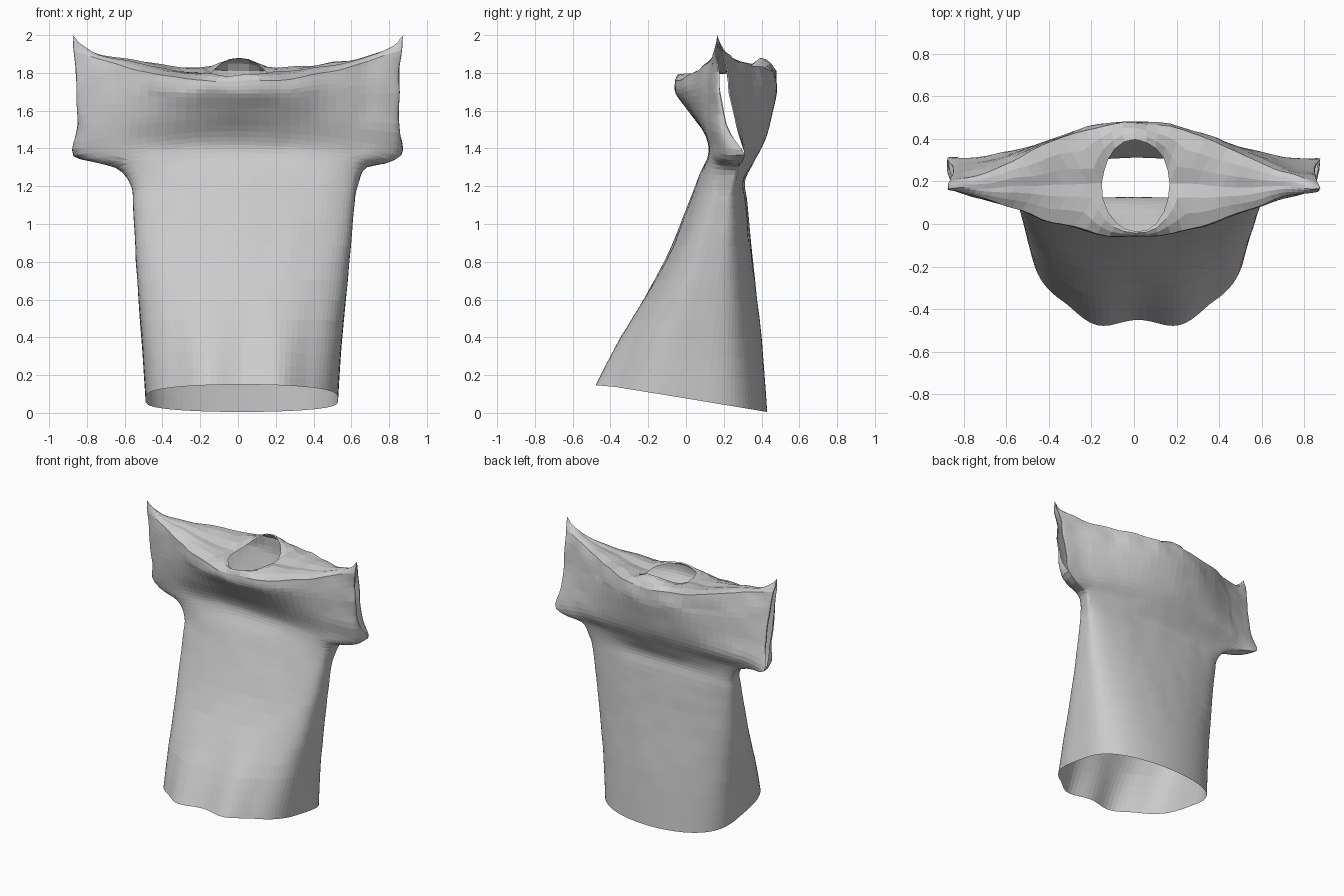
import bpy, bmesh
from math import sin, cos, pi
from mathutils import Vector, noise

if "Cube" in bpy.data.objects:
    bpy.data.objects.remove(bpy.data.objects["Cube"], do_unlink=True)

COLS, SUB, NECK = 48, 4, 5
CUFF = 6          # key row where the sleeve opening starts

# Key rows from hem to shoulder: half width, x offset
WIDTH = [(.51, .02), (.53, .02), (.565, .025), (.585, .03), (.6, .035), (.67, .02),
         (.865, 0), (.855, 0), (.855, 0), (.865, 0)]
# Per panel: middle y, middle z, side y, side z, y of the flat panel around the middle
FRONT = [(-.45, .15, .04, .07, -.45), (-.335, .4, .08, .38, -.335),
         (-.115, .8, .14, .8, -.115), (.01, 1.1, .19, 1.08, .005),
         (.075, 1.27, .22, 1.2, .05), (.125, 1.38, .26, 1.3, .07),
         (.11, 1.46, .31, 1.36, .08), (.02, 1.59, .21, 1.52, .1),
         (-.055, 1.69, .175, 1.75, .12), (-.06, 1.755, .16, 1.92, .14)]
BACK = [(.43, .005, .04, .07, .43), (.4, .4, .08, .38, .4),
        (.355, .8, .14, .8, .355), (.325, 1.1, .19, 1.08, .325),
        (.31, 1.22, .22, 1.2, .305), (.355, 1.32, .26, 1.3, .3),
        (.42, 1.45, .31, 1.36, .3), (.46, 1.6, .26, 1.52, .29),
        (.485, 1.72, .22, 1.75, .26), (.475, 1.81, .19, 1.92, .22)]


def smooth_rows(keys):
    """Catmull-Rom interpolation of the key rows."""
    rows = []
    last = len(keys) - 1
    for i in range(last):
        quad = [keys[max(i - 1, 0)], keys[i], keys[i + 1], keys[min(i + 2, last)]]
        for j in range(SUB):
            t = j / SUB
            rows.append([b + t / 2 * (c - a + t * (2 * a - 5 * b + 4 * c - d
                         + t * (3 * (b - c) + d - a))) for a, b, c, d in zip(*quad)])
    return rows + [list(keys[last])]


def shoulder_row(side):
    """Top seam: shared along the shoulders, split around the neck hole."""
    row = []
    edge = sin(pi / 2 * NECK / (COLS / 2))
    for c in range(COLS + 1):
        i = c - COLS // 2
        sign = 1 if i > 0 else -1
        if abs(i) <= NECK:
            a = pi / 2 * i / NECK
            reach, rise = (.2, .08) if side > 0 else (-.23, -.015)
            row.append(Vector((.01 + .16 * sin(a), .19 + reach * cos(a),
                               1.795 + rise * cos(a) ** 2)))
        else:
            s = abs(sin(pi / 2 * i / (COLS / 2)))
            f = (s - edge) / (1 - edge)
            row.append(Vector((.01 * (1 - f) + sign * (.16 + .715 * f), .19 - .025 * f,
                               1.795 + .135 * f ** 1.5 + .07 * f ** 10)))
    return row


def panel(keys, side):
    grid = []
    for (w, cx), (ym, zm, ys, zs, yf) in zip(smooth_rows(WIDTH), smooth_rows(keys)):
        row = []
        for c in range(COLS + 1):
            a = pi * (c / COLS - .5)
            s, round_off = sin(a), max(cos(a), 0) ** .6
            # Flat panel with rounded sides, plus the drape in the middle
            y = ys + (yf - ys) * round_off + (ym - yf) * max(cos(a), 0) ** 4
            if side < 0 and abs(a) < pi / 4:      # soft folds at the front hem
                y -= .06 * sin(4 * a) ** 2 * max(0, 1 - zm / .7)
            z = zm + (zs - zm) * (s * s if zm > 1 else 1 - round_off)
            row.append(Vector((cx + w * s, y, z)))
        grid.append(row)
    # Bridge from the crest to the shoulder seam
    top, crest = shoulder_row(side), grid[-1]
    for t in (.33, .67):
        puff = Vector((0, 0, .015))
        grid.append([p.lerp(q, t) + puff * cos(pi * (c / COLS - .5))
                     for c, (p, q) in enumerate(zip(crest, top))])
    return grid + [top]


front, back = panel(FRONT, -1), panel(BACK, 1)
# Close the side seams below the sleeve openings
for r in range(CUFF * SUB + 1):
    for c in (0, COLS):
        back[r][c] = front[r][c].copy()

bm = bmesh.new()
for grid, flip in ((front, False), (back, True)):
    verts = [[bm.verts.new(p) for p in row] for row in grid]
    for lo, hi in zip(verts, verts[1:]):
        for c in range(COLS):
            quad = [lo[c], lo[c + 1], hi[c + 1], hi[c]]
            bm.faces.new(quad[::-1] if flip else quad)
bmesh.ops.remove_doubles(bm, verts=bm.verts, dist=.0005)

# Light cloth wrinkles, strongest around shoulders and cuffs
for v in bm.verts:
    if v.co.z < 1.97:
        amount = .012 if v.co.z > 1.7 or abs(v.co.x) > .62 else .004
        fade = min(1, max(0, v.co.z - .15) * 3)
        v.co += noise.noise_vector(v.co * 7) * amount * fade

mesh = bpy.data.meshes.new("shirt")
bm.to_mesh(mesh)
bm.free()
shirt = bpy.data.objects.new("shirt", mesh)
bpy.context.collection.objects.link(shirt)

# Plain grey cloth
cloth = bpy.data.materials.new("grey cloth")
cloth.use_nodes = True
grey = (.6, .6, .6, 1)
cloth.diffuse_color = grey
cloth.node_tree.nodes["Principled BSDF"].inputs["Base Color"].default_value = grey
mesh.materials.append(cloth)
